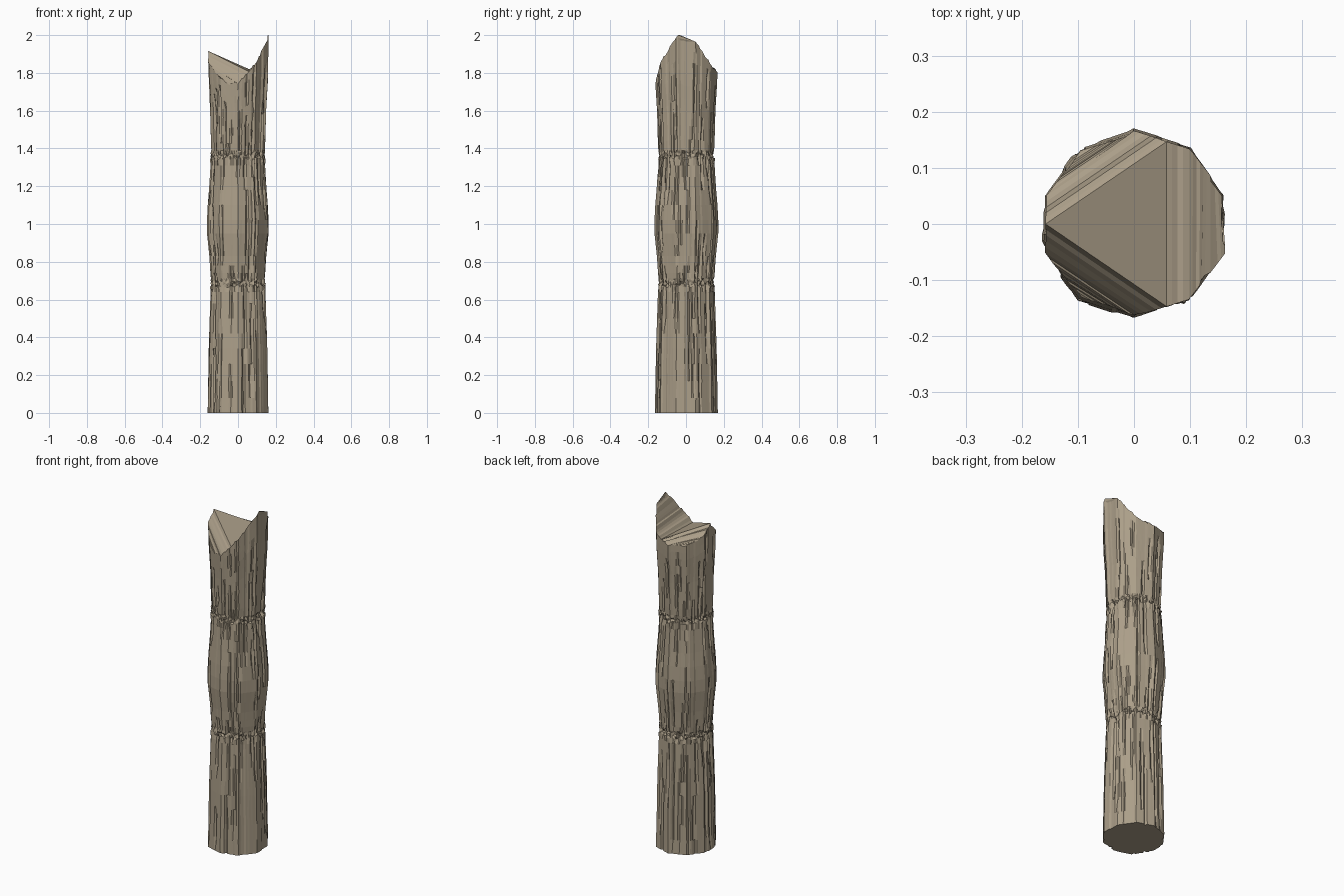
import bpy, bmesh, math, random
from mathutils import Vector

random.seed(7)
if "Cube" in bpy.data.objects:
    bpy.data.objects.remove(bpy.data.objects["Cube"], do_unlink=True)

COLS, SIDES = 100, 10
PER = COLS // SIDES
BANDS = (0.69, 1.365)

# Half width of the trunk by height, and height of the broken rim by angle
PROFILE = [(0, .158), (.35, .152), (.66, .142), (.69, .136), (.72, .142), (.82, .148),
           (.95, .161), (1.05, .161), (1.2, .149), (1.34, .141), (1.365, .136),
           (1.4, .141), (1.6, .146), (1.75, .155), (2, .16)]
RIM = [(0, 1.98), (20, 1.965), (42, 1.88), (60, 1.825), (90, 1.81), (120, 1.815),
       (150, 1.84), (180, 1.91), (205, 1.84), (225, 1.79), (250, 1.74), (270, 1.745),
       (291, 1.81), (315, 1.89), (335, 1.96), (345, 2.0), (360, 1.98)]


def lookup(table, x):
    """Straight-line value between the table's points."""
    for (a, va), (b, vb) in zip(table, table[1:]):
        if x <= b:
            return va + (vb - va) * (x - a) / (b - a)
    return table[-1][1]


def flat_radius(angle):
    """Ten-sided outline with corners at 18 degrees and every 36 after."""
    step = 2 * math.pi / SIDES
    return 1.0 / math.cos((angle - math.radians(18)) % step - step / 2)


# Ring heights: closer together around the pinched bands
LOWER = [0, .08, .17, .26, .34, .42, .5, .58, .64, .67, .68, .69, .70, .712, .74, .78,
         .83, .89, .95, 1.02, 1.1, 1.18, 1.25, 1.31, 1.345, 1.355, 1.365, 1.377, 1.39]
UPPER = [.1, .22, .34, .46, .58, .7, .8, .9, 1.0]
ROWS = len(LOWER) + len(UPPER)
rim = [min(2.0, lookup(RIM, 360 * c / COLS) + random.uniform(-.006, .006)) for c in range(COLS)]
rim[96] = 2.0


def height(row, col):
    if row < len(LOWER):
        return LOWER[row]
    return LOWER[-1] + UPPER[row - len(LOWER)] * (rim[col] - LOWER[-1])


# Bark relief: flat planks, then narrow tapering cracks
relief = [[0.0] * COLS for _ in range(ROWS)]
col = 0
while col < COLS:
    width = random.randint(2, 6)
    low, mid, top = (random.uniform(-.004, .003) for _ in range(3))
    for c in range(col, min(col + width, COLS)):
        for r in range(ROWS):
            z = height(r, c)
            relief[r][c] += low if z < BANDS[0] else mid if z < BANDS[1] else top
    col += width
cracks = [[0.0] * COLS for _ in range(ROWS)]
for _ in range(190):
    c, start, length = random.randrange(COLS), random.randrange(ROWS - 3), random.randint(2, 5)
    for r in range(start, min(start + length, ROWS - 1)):
        cracks[r][c] = -random.uniform(.007, .014)

# Trunk skin
bm = bmesh.new()
grid = []
for r in range(ROWS):
    ring = []
    for c in range(COLS):
        z = height(r, c)
        angle = 2 * math.pi * c / COLS
        radius = lookup(PROFILE, z) * flat_radius(angle) + relief[r][c] + cracks[r][c]
        if 0 < r < ROWS - 1:
            angle += random.uniform(-.012, .012)
        if any(abs(z - b) < .022 for b in BANDS):
            radius += random.uniform(-.006, .008)
            z += random.uniform(-.007, .007)
        ring.append(bm.verts.new((radius * math.cos(angle), radius * math.sin(angle), z)))
    grid.append(ring)
for r in range(ROWS - 1):
    for c in range(COLS):
        n = (c + 1) % COLS
        bm.faces.new((grid[r][c], grid[r][n], grid[r + 1][n], grid[r + 1][c]))
bm.faces.new(list(reversed(grid[0])))

# Broken top: one large flat break and three splintered slopes around it
edge = grid[-1]
BACK, LEFT, FRONT = 19, 50, 81
bm.faces.new((edge[BACK], edge[LEFT], edge[FRONT]))


def splinter_slope(first, last):
    """Rungs across the rim between two corners of the break."""
    a, b = first, last
    while b - a > 2:
        bm.faces.new([edge[i % COLS] for i in (a, a + 1, b - 1, b)])
        a, b = a + 1, b - 1
    if b - a == 2:
        bm.faces.new([edge[i % COLS] for i in (a, a + 1, b)])


splinter_slope(BACK, LEFT)
splinter_slope(LEFT, FRONT)
splinter_slope(FRONT, BACK + COLS)
bmesh.ops.recalc_face_normals(bm, faces=bm.faces)

mesh = bpy.data.meshes.new("broken_trunk")
bm.to_mesh(mesh)
bm.free()
trunk = bpy.data.objects.new("broken_trunk", mesh)
bpy.context.collection.objects.link(trunk)

# Weathered wood colour
wood = bpy.data.materials.new("weathered_wood")
wood.use_nodes = True
colour = (.41, .345, .25, 1)
wood.diffuse_color = colour
shader = wood.node_tree.nodes["Principled BSDF"]
shader.inputs["Base Color"].default_value = colour
shader.inputs["Roughness"].default_value = .9
mesh.materials.append(wood)
